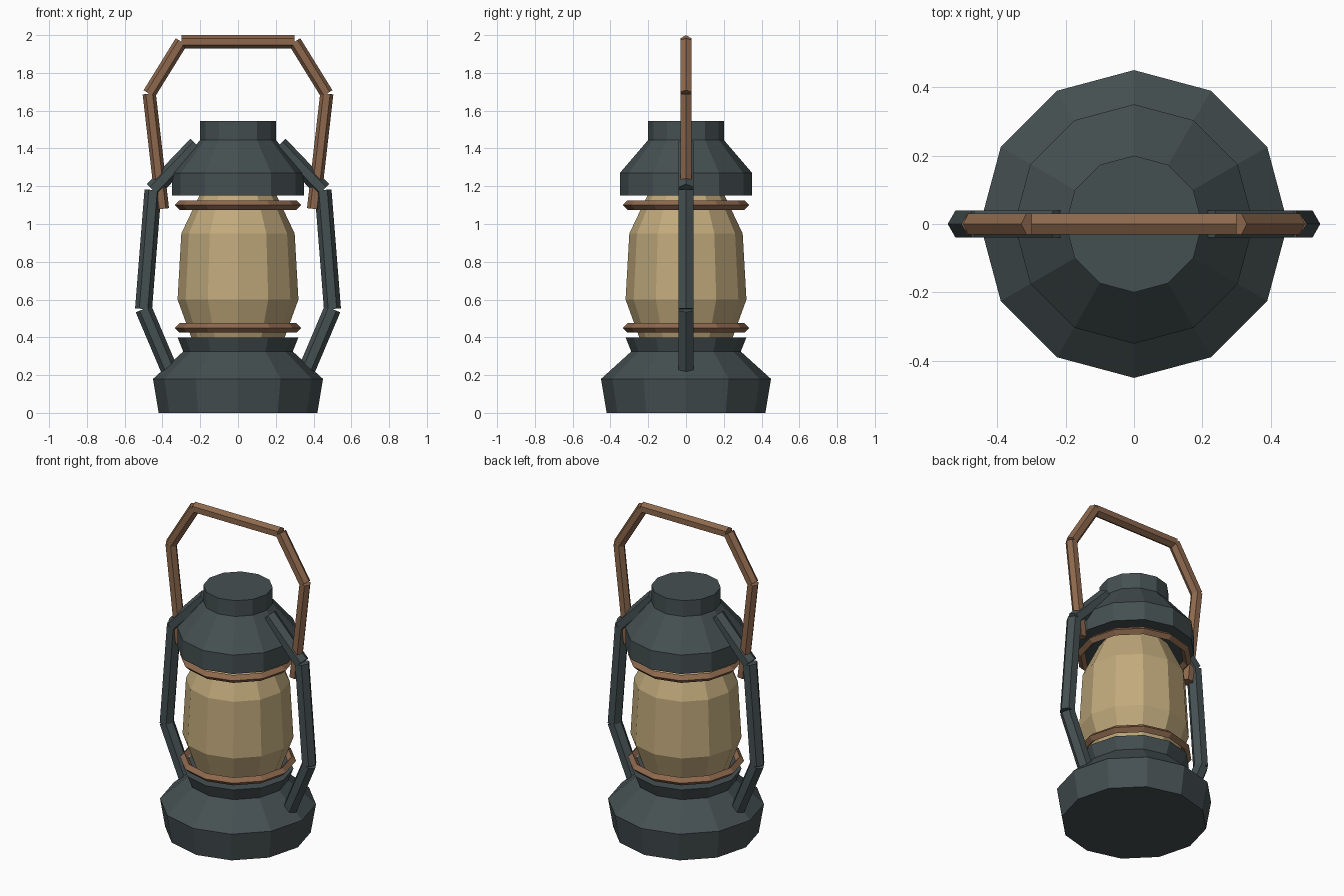
import bpy, bmesh, math
from mathutils import Vector, Matrix

if "Cube" in bpy.data.objects:
    bpy.data.objects.remove(bpy.data.objects["Cube"])


def material(name, rgb):
    m = bpy.data.materials.new(name)
    m.diffuse_color = (*rgb, 1)
    m.use_nodes = True
    m.node_tree.nodes["Principled BSDF"].inputs["Base Color"].default_value = m.diffuse_color
    return m


METAL = material("dark_metal", (0.06, 0.08, 0.083))
BROWN = material("brown_trim", (0.27, 0.14, 0.075))
GLASS = material("amber_glass", (0.53, 0.40, 0.20))


def finish(name, bm, mat):
    bmesh.ops.recalc_face_normals(bm, faces=bm.faces)
    mesh = bpy.data.meshes.new(name)
    bm.to_mesh(mesh)
    bm.free()
    mesh.materials.append(mat)
    obj = bpy.data.objects.new(name, mesh)
    bpy.context.collection.objects.link(obj)
    return obj


def lathe(name, profile, mat, sides=12, closed=False):
    """Spin a (radius, z) profile; cap the ends, or join them if closed."""
    bm = bmesh.new()
    rings = [[bm.verts.new((r * math.cos(i * math.tau / sides),
                            r * math.sin(i * math.tau / sides), z))
              for i in range(sides)] for r, z in profile]
    pairs = list(zip(rings, rings[1:]))
    if closed:
        pairs.append((rings[-1], rings[0]))
    else:
        bm.faces.new(rings[0])
        bm.faces.new(rings[-1])
    for a, b in pairs:
        for i in range(sides):
            j = (i + 1) % sides
            bm.faces.new((a[i], a[j], b[j], b[i]))
    return finish(name, bm, mat)


def bars(name, points, radius, mat):
    """Separate six-sided bars between (x, z) points, ridge in the xz plane."""
    bm = bmesh.new()
    pts = [Vector((x, 0, z)) for x, z in points]
    for a, b in zip(pts, pts[1:]):
        axis = (b - a).normalized()
        side = Vector((0, 1, 0))
        ridge = axis.cross(side)
        rings = [[bm.verts.new(p + radius * (math.cos(t) * ridge + math.sin(t) * side))
                  for t in (k * math.pi / 3 for k in range(6))] for p in (a, b)]
        bm.faces.new(rings[0])
        bm.faces.new(rings[1])
        for i in range(6):
            j = (i + 1) % 6
            bm.faces.new((rings[0][i], rings[0][j], rings[1][j], rings[1][i]))
    return finish(name, bm, mat)


# Base, glass and cap
lathe("base", [(0.42, 0), (0.45, 0.18), (0.29, 0.325), (0.32, 0.40)], METAL)
lathe("glass", [(0.24, 0.38), (0.32, 0.60), (0.30, 0.95), (0.20, 1.16)], GLASS)
lathe("cap", [(0.35, 1.15), (0.35, 1.27), (0.20, 1.445), (0.20, 1.545)], METAL)

# Diamond-section rings around the glass
for name, z in (("lower_ring", 0.45), ("upper_ring", 1.10)):
    lathe(name, [(0.335, z), (0.31, z + 0.025), (0.285, z), (0.31, z - 0.025)],
          BROWN, closed=True)

# Side frames
for name, s in (("left_frame", -1), ("right_frame", 1)):
    bars(name, [(s * x, z) for x, z in
                ((0.36, 0.22), (0.50, 0.55), (0.45, 1.18), (0.22, 1.42))], 0.045, METAL)

# Carrying handle
half = [(0.40, 1.08), (0.47, 1.69), (0.30, 1.965)]
bars("handle", [(-x, z) for x, z in half] + half[::-1], 0.035, BROWN)
